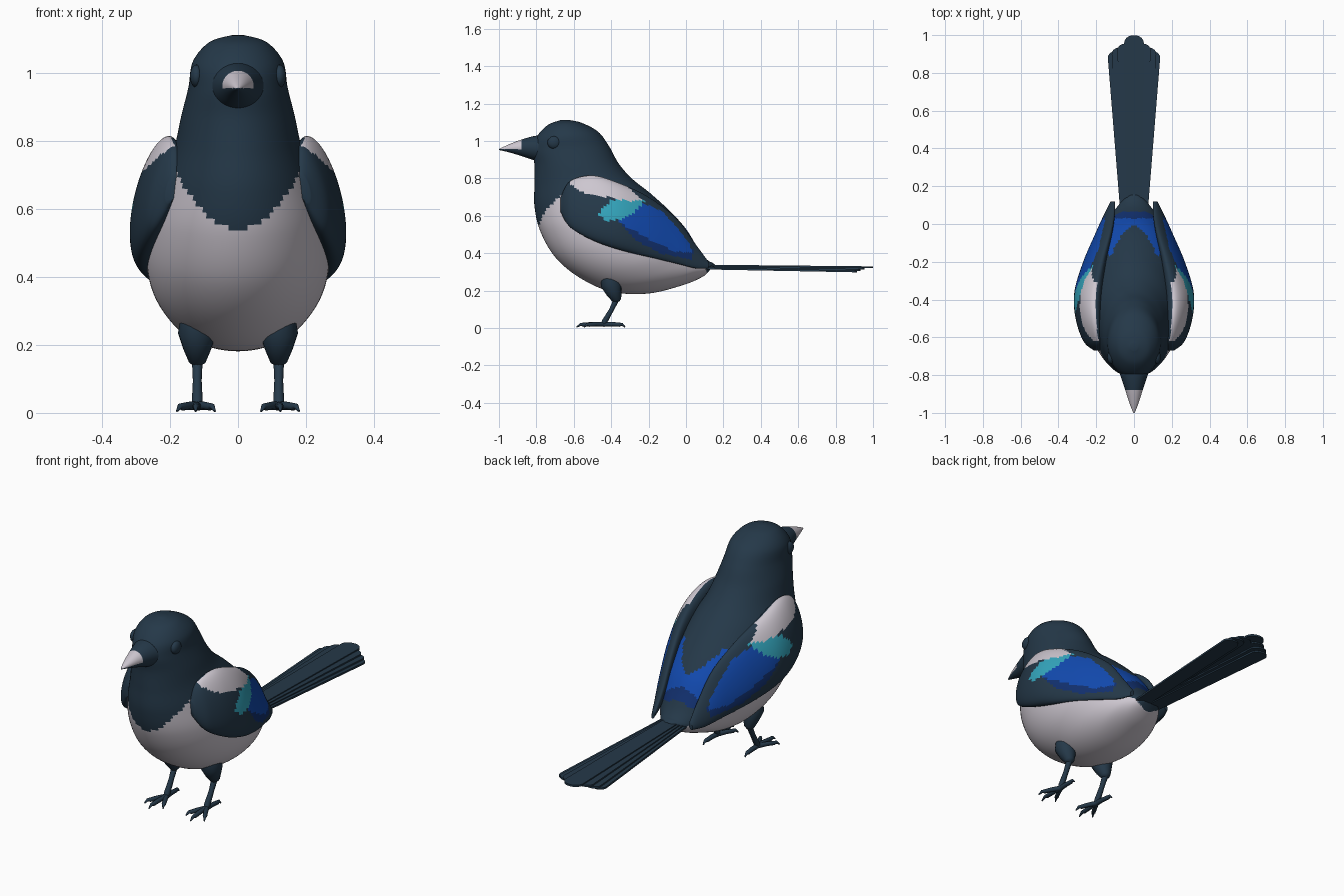
import bpy, bmesh, math
from mathutils import Vector

old = bpy.data.objects.get("Cube")
if old:
    bpy.data.objects.remove(old, do_unlink=True)


def material(name, rgb):
    m = bpy.data.materials.new(name)
    m.use_nodes = True
    m.diffuse_color = (*rgb, 1)
    bsdf = m.node_tree.nodes["Principled BSDF"]
    bsdf.inputs["Base Color"].default_value = (*rgb, 1)
    bsdf.inputs["Roughness"].default_value = 0.8
    return m


MATS = [material("dark_plumage", (0.018, 0.040, 0.066)),
        material("white_plumage", (0.61, 0.57, 0.63)),
        material("bright_blue", (0.006, 0.068, 0.43)),
        material("navy_blue", (0.006, 0.030, 0.16)),
        material("teal", (0.034, 0.38, 0.51))]
DARK, WHITE, BLUE, NAVY, TEAL = range(5)


def finish(name, bm, paint=None, angle=50):
    """Turn a bmesh into a smooth object, colouring faces by a rule."""
    bmesh.ops.recalc_face_normals(bm, faces=bm.faces)
    for f in bm.faces:
        if paint:
            f.material_index = paint(f.calc_center_median(), f.normal)
    mesh = bpy.data.meshes.new(name)
    bm.to_mesh(mesh)
    bm.free()
    for m in MATS if paint else MATS[:1]:
        mesh.materials.append(m)
    ob = bpy.data.objects.new(name, mesh)
    bpy.context.collection.objects.link(ob)
    bpy.ops.object.select_all(action='DESELECT')
    bpy.context.view_layer.objects.active = ob
    ob.select_set(True)
    bpy.ops.object.shade_smooth_by_angle(angle=math.radians(angle))
    return ob


def refine(rows, n):
    """Smoothly interpolate rows of numbers."""
    out = []
    for i in range(len(rows) - 1):
        a, b, c, d = (rows[max(0, min(len(rows) - 1, i + k))] for k in (-1, 0, 1, 2))
        for j in range(n):
            t = j / n
            out.append([q + 0.5 * t * (r - p + t * (2*p - 5*q + 4*r - s + t * (3*(q - r) + s - p)))
                        for p, q, r, s in zip(a, b, c, d)])
    return out + [list(rows[-1])]


def loft(name, rings, paint=None, angle=50):
    """Skin closed rings of points and cap both ends."""
    bm = bmesh.new()
    vs = [[bm.verts.new(p) for p in ring] for ring in rings]
    n = len(vs[0])
    for a, b in zip(vs, vs[1:]):
        for i in range(n):
            k = (i + 1) % n
            bm.faces.new((a[i], a[k], b[k], b[i]))
    bm.faces.new(vs[0])
    bm.faces.new(vs[-1])
    return finish(name, bm, paint, angle)


def ellipse(p, q, side, n):
    """Ring whose long axis runs from p to q, with a half-width vector."""
    p, q = Vector(p), Vector(q)
    mid, half, side = (p + q) / 2, (p - q) / 2, Vector(side)
    return [mid + half * math.cos(2*math.pi*i/n) + side * math.sin(2*math.pi*i/n)
            for i in range(n)]


def tube(name, path, n=10):
    """Round tapered limb through (x, y, z, radius) points."""
    rings = []
    for i, (x, y, z, r) in enumerate(path):
        a, b = path[max(i - 1, 0)], path[min(i + 1, len(path) - 1)]
        d = Vector(b[:3]) - Vector(a[:3])
        rot = d.to_track_quat('Z', 'Y')
        rings.append([Vector((x, y, z)) + rot @ Vector((r * math.cos(2*math.pi*k/n),
                      r * math.sin(2*math.pi*k/n), 0)) for k in range(n)])
    return loft(name, rings)


def inside(poly, u, v):
    hit = False
    for (a, b), (c, d) in zip(poly, poly[1:] + poly[:1]):
        if (b > v) != (d > v) and u < (c - a) * (v - b) / (d - b) + a:
            hit = not hit
    return hit


# Body and head: front y, z, back y, z, half width
BODY = [(-.67, 1.112, -.63, 1.113, .02), (-.74, 1.085, -.56, 1.098, .085),
        (-.80, 1.02, -.47, 1.05, .133), (-.82, .95, -.41, .97, .146),
        (-.81, .87, -.36, .88, .167), (-.81, .77, -.29, .80, .187),
        (-.81, .65, -.19, .72, .222), (-.78, .52, -.08, .62, .258),
        (-.70, .38, .00, .53, .270), (-.57, .27, .05, .45, .25),
        (-.40, .195, .09, .39, .2), (-.20, .185, .12, .36, .145),
        (0, .235, .14, .35, .09), (.10, .28, .155, .34, .05)]


def paint_body(c, n):
    if n.z > 0.1 and -0.01 - 11 * c.x**2 < c.y < 0.065 and c.y > -0.16 and c.z > 0.40:
        return NAVY if c.y > 0.03 else BLUE
    belly = c.z < 0.54 + 5 * c.x**2 or c.y > -0.45
    return WHITE if belly and c.z < 0.38 - 0.55 * c.y and c.y < 0.11 else DARK


loft("body", [ellipse((0, a, b), (0, c, d), (w, 0, 0), 112)
              for a, b, c, d, w in refine(BODY, 8)], paint_body)

# Beak: y, top z, bottom z, half width
BEAK = [(-.76, 1.035, .885, .085), (-.82, 1.025, .90, .066), (-.88, 1.008, .92, .046),
        (-.94, .985, .938, .027), (-.98, .967, .948, .012), (-1.0, .957, .952, .003)]
loft("beak", [ellipse((0, y, t), (0, y, b), (w, 0, 0), 32) for y, t, b, w in refine(BEAK, 5)],
     lambda c, n: WHITE if c.y < -0.875 and c.z > 0.957 else DARK)

# Wings: y, top x, z, bottom x, z, half thickness
WING = [(-.67, .185, .70, .205, .62, .015), (-.62, .185, .785, .25, .54, .04),
        (-.50, .20, .815, .28, .47, .058), (-.36, .20, .775, .28, .42, .066),
        (-.20, .17, .70, .245, .38, .05), (-.05, .13, .585, .19, .345, .034),
        (.05, .11, .45, .15, .32, .022), (.12, .105, .355, .12, .32, .01)]
PATCHES = [
    (WHITE, [(-.62, .77), (-.56, .73), (-.48, .71), (-.38, .695), (-.30, .675), (-.24, .69),
             (-.30, .745), (-.37, .85), (-.6, .85)]),
    (TEAL, [(-.47, .60), (-.45, .64), (-.40, .68), (-.31, .69), (-.22, .685), (-.26, .63),
            (-.33, .585), (-.42, .575)]),
    (BLUE, [(-.36, .565), (-.26, .635), (-.22, .665), (-.13, .625), (-.04, .53), (.02, .45),
            (.03, .405), (-.06, .41), (-.18, .465), (-.29, .53)]),
    (NAVY, [(-.36, .565), (-.27, .47), (-.14, .40), (.03, .365), (.04, .42), (-.18, .48)])]


def paint_wing(c, n):
    if n.x * c.x > -0.02:
        for colour, poly in PATCHES:
            if inside(poly, c.y, c.z):
                return colour
    return DARK


def feather(name, root, tip, y1, w0, w1, z0, z1):
    """Long thin plate with a rounded tip, widening backwards."""
    y0, cut = 0.08, y1 - w1 * 0.8
    right = [(y0, w0), (cut, w1)]
    right += [(cut + (y1 - cut) * math.sin(a), w1 * math.cos(a))
              for a in (math.radians(d) for d in (20, 40, 60, 78))]
    outline = [(y, w) for y, w in right] + [(y, -w) for y, w in reversed(right)]
    rings = []
    for lift in (0, 0.01):
        ring = []
        for y, w in outline:
            t = (y - y0) / (y1 - y0)
            ring.append((root + (tip - root) * t + w, y, z0 + (z1 - z0) * t + lift))
        rings.append(ring)
    loft(name, rings, angle=30)


feather("tail_feather_centre", 0, 0, 1.0, .04, .052, .329, .320)

for s, label in ((1, "left"), (-1, "right")):
    rings = []
    for y, tx, tz, bx, bz, t in refine(WING, 9):
        out = Vector((tz - bz, 0, bx - tx)).normalized() * t
        rings.append(ellipse((s * tx, y, tz), (s * bx, y, bz), (s * out.x, 0, out.z), 72))
    loft(label + "_wing", rings, paint_wing)

    # Tail fan, each outer feather shorter and lower
    for i, (tip, y1, z1) in enumerate(((.045, .955, .314), (.075, .935, .306), (.096, .915, .298))):
        feather(f"{label}_tail_feather_{i + 1}", s * .012 * (i + 1), s * tip, y1,
                .038, .045, .324 - .005 * i, z1)

    # Eye bead
    bm = bmesh.new()
    bmesh.ops.create_uvsphere(bm, u_segments=16, v_segments=10, radius=1)
    for v in bm.verts:
        v.co = Vector((s * .122 + v.co.x * .02, -.705 + v.co.y * .036, .992 + v.co.z * .034))
    finish(label + "_eye", bm)

    # Leg: feathered thigh, thin shank, four toes
    x = s * .12
    tube(label + "_thigh", [(x, -.405, .275, .05), (x, -.40, .235, .057), (x, -.385, .19, .042),
                            (x, -.37, .15, .025), (x, -.368, .14, .012)], 16)
    tube(label + "_shank", [(x, -.368, .16, .016), (x, -.40, .095, .013),
                            (x, -.435, .035, .016), (x, -.445, .018, .012)])
    for toe, dx, y in (("middle", .005, -.585), ("outer", .06, -.545),
                       ("inner", -.052, -.545), ("hind", .005, -.325)):
        dy = y + .44
        tube(f"{label}_{toe}_toe", [(x + s * dx * t, -.44 + dy * t, z, r) for t, z, r in
                                    ((0, .02, .013), (.4, .021, .012), (.75, .018, .011),
                                     (.85, .02, .008), (1, .005, .003))], 8)
